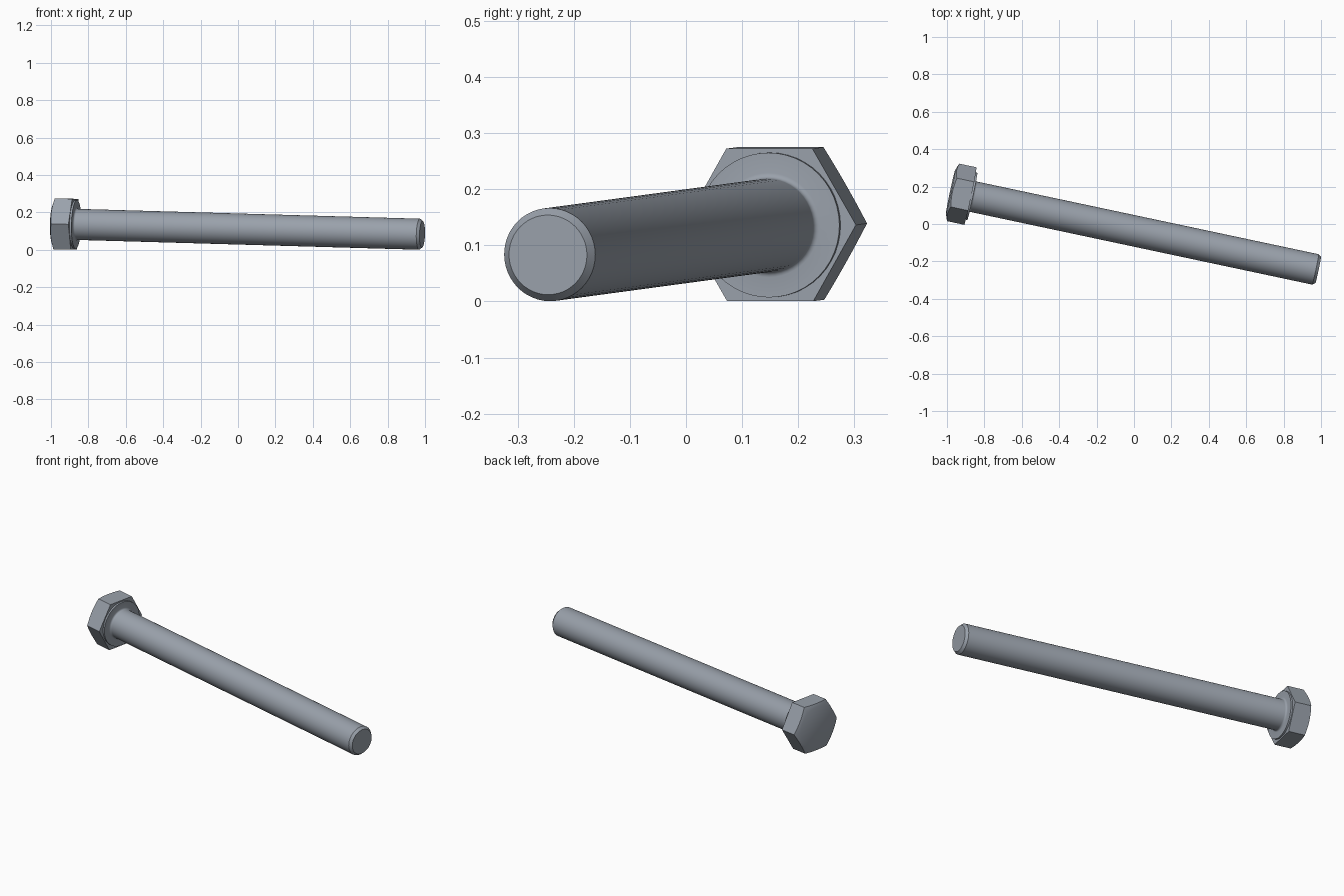
import bpy, bmesh
from math import sin, cos, pi, radians
from mathutils import Vector, Matrix

if "Cube" in bpy.data.objects:
    bpy.data.objects.remove(bpy.data.objects["Cube"])

# Bolt axis: head end to tip
HEAD = Vector((-0.967, 0.169, 0.139))
TIP = Vector((0.985, -0.246, 0.083))
AXIS = TIP - HEAD
LENGTH = AXIS.length
PLACE = Matrix.Translation(HEAD) @ AXIS.to_track_quat('X', 'Z').to_matrix().to_4x4()
SEGMENTS = 48

steel = bpy.data.materials.new("steel grey")
steel.use_nodes = True
colour = (0.32, 0.355, 0.405, 1)
steel.diffuse_color = colour
steel.node_tree.nodes["Principled BSDF"].inputs["Base Color"].default_value = colour


def lathe(name, profile):
    """Sweep profile(angle) -> [(along, radius), ...] about the bolt axis."""
    bm = bmesh.new()
    columns = []
    for i in range(SEGMENTS):
        a = 2 * pi * i / SEGMENTS
        columns.append([bm.verts.new((x, r * cos(a), r * sin(a))) for x, r in profile(a)])
    for i, col in enumerate(columns):
        nxt = columns[(i + 1) % SEGMENTS]
        for j in range(len(col) - 1):
            bm.faces.new((col[j], col[j + 1], nxt[j + 1], nxt[j]))
    bm.faces.new([c[0] for c in columns])
    bm.faces.new([c[-1] for c in columns])
    bmesh.ops.recalc_face_normals(bm, faces=bm.faces)
    mesh = bpy.data.meshes.new(name)
    bm.to_mesh(mesh)
    bm.free()
    mesh.materials.append(steel)
    obj = bpy.data.objects.new(name, mesh)
    bpy.context.collection.objects.link(obj)
    obj.matrix_world = PLACE
    bpy.ops.object.select_all(action='DESELECT')
    obj.select_set(True)
    bpy.context.view_layer.objects.active = obj
    bpy.ops.object.shade_smooth_by_angle(angle=radians(30))
    return obj


# Hexagonal head with a shallow conical chamfer on the outer face
FLAT = 0.136
CORNER = FLAT / cos(pi / 6)
UNDER = 0.095


def head_profile(a):
    r = FLAT / cos(a % (pi / 3) - pi / 6)
    slope = 0.014 / (CORNER - 0.12)
    return [(-0.014, 0.12), (-(CORNER - r) * slope, r), (UNDER, r)]


lathe("hex_head", head_profile)

# Shank with collar, root fillet and chamfered tip
SHANK = 0.083
FILLET = 0.01
SEAT = UNDER + 0.01
fillet = [(SEAT + FILLET * (1 - cos(t)), SHANK + FILLET * (1 - sin(t)))
          for t in (k * pi / 8 for k in range(5))]
shank = ([(UNDER - 0.005, 0.129), (SEAT, 0.129)] + fillet
         + [(LENGTH - 0.015, SHANK), (LENGTH, 0.071)])
lathe("shank_and_collar", lambda a: shank)
